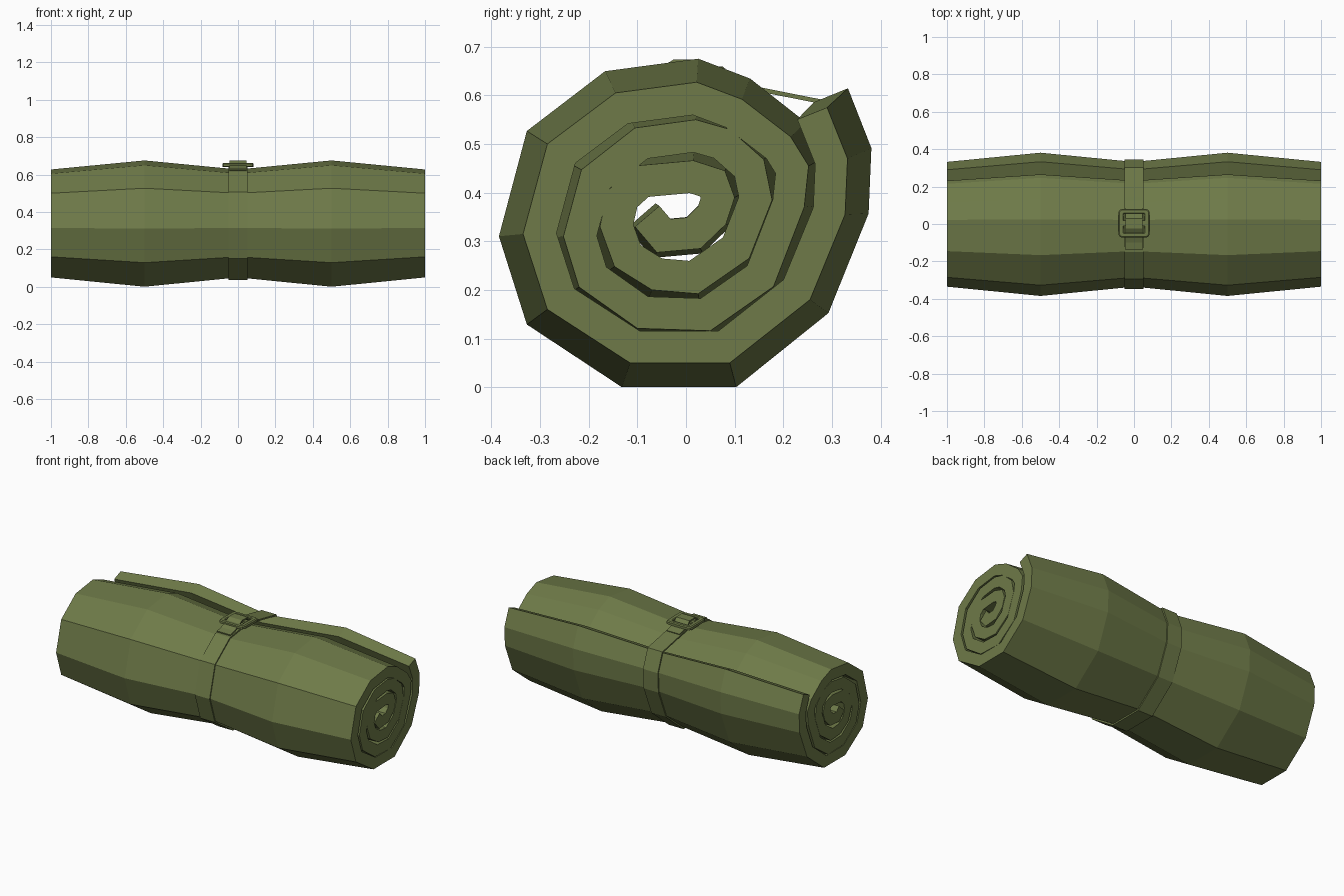
import bpy, bmesh, math
from mathutils import Vector

if "Cube" in bpy.data.objects:
    bpy.data.objects.remove(bpy.data.objects["Cube"])

olive = bpy.data.materials.new("olive canvas")
olive.diffuse_color = (0.156, 0.195, 0.065, 1)
olive.use_nodes = True
olive.node_tree.nodes["Principled BSDF"].inputs["Base Color"].default_value = olive.diffuse_color


def finish(bm, name):
    bmesh.ops.recalc_face_normals(bm, faces=bm.faces)
    mesh = bpy.data.meshes.new(name)
    bm.to_mesh(mesh)
    bm.free()
    mesh.materials.append(olive)
    obj = bpy.data.objects.new(name, mesh)
    bpy.context.collection.objects.link(obj)
    return obj


def inset(path, t, closed):
    """Mitred offset of a (y, z) path to its left."""
    n, result = len(path), []
    for i, p in enumerate(path):
        p = Vector(p)
        dirs = []
        if closed or i > 0:
            dirs.append((p - Vector(path[i - 1])).normalized())
        if closed or i < n - 1:
            dirs.append((Vector(path[(i + 1) % n]) - p).normalized())
        norms = [Vector((-d.y, d.x)) for d in dirs]
        m = sum(norms, Vector((0, 0))).normalized()
        result.append(p + m * t / max(0.6, m.dot(norms[0])))
    return result


def band(name, path, t, stations, closed=False):
    """Thick sheet following a path; stations are (x, y scale, z scale)."""
    bm = bmesh.new()
    rows = []
    for x, sy, sz in stations:
        rows.append([[bm.verts.new((x, p[0] * sy, CZ + (p[1] - CZ) * sz)) for p in side]
                     for side in (path, inset(path, t, closed))])
    n = len(path)
    for i in range(n if closed else n - 1):
        j = (i + 1) % n
        for a, b in zip(rows, rows[1:]):
            for s in (0, 1):
                bm.faces.new((a[s][i], a[s][j], b[s][j], b[s][i]))
        for r in (rows[0], rows[-1]):
            bm.faces.new((r[0][i], r[0][j], r[1][j], r[1][i]))
    if not closed:
        for i in (0, n - 1):
            for a, b in zip(rows, rows[1:]):
                bm.faces.new((a[0][i], a[1][i], b[1][i], b[0][i]))
    return finish(bm, name)


CZ = 0.343  # height of the roll's axis

# Rolled mat: outer side of the spiral, from the core to the loose flap
spiral = [
    (-.105, .33), (-.06, .277), (.03, .285), (.082, .335), (.1, .39), (.08, .445),
    (.015, .466), (-.105, .455), (-.16, .405), (-.177, .33), (-.147, .248),
    (-.07, .2), (.025, .192), (.13, .265), (.177, .385), (.16, .468), (.09, .53),
    (.02, .55), (-.105, .533), (-.215, .447), (-.252, .31), (-.22, .206),
    (-.1, .121), (.05, .116), (.18, .207), (.243, .37), (.252, .455), (.215, .515),
    (.115, .592), (.022, .627), (-.145, .605), (-.285, .5), (-.335, .315),
    (-.285, .16), (-.115, .05), (.09, .05), (.255, .18), (.327, .355), (.332, .47),
    (.29, .575)]
bulge = (1.148, 1.17)
band("rolled_mat", spiral, 0.066,
     [(-1, 1, 1), (-.5, *bulge), (0, 1, 1), (.5, *bulge), (1, 1, 1)])

# Strap around the middle, bridging from the roll to the flap tip
strap = [(.145, .618), (.022, .642), (-.15, .617), (-.295, .507), (-.347, .315),
         (-.295, .152), (-.119, .035), (.095, .035), (.264, .172), (.339, .352),
         (.345, .473), (.301, .587)]
band("strap", strap, 0.009, [(-.05, 1, 1), (.05, 1, 1)], closed=True)

# Loose strap end humped over the buckle bar
tail = [(.125, .627), (.055, .646), (.03, .673), (-.025, .674), (-.055, .655),
        (-.1, .637), (-.14, .629)]
band("strap_tail", tail, 0.008, [(-.045, 1, 1), (.045, 1, 1)])


# Buckle: rounded square frame with a bar across the window
def rounded(hx, hy, r):
    pts = []
    for q, (sx, sy) in enumerate(((1, 1), (-1, 1), (-1, -1), (1, -1))):
        for k in range(3):
            a = math.radians(90 * q + 45 * k)
            pts.append((sx * (hx - r) + r * math.cos(a), sy * (hy - r) + r * math.sin(a)))
    return pts


def ring_z(x, y, z):
    return (x, y + .004, z - .02 * y)


bm = bmesh.new()
loops = []
for pts, z in ((rounded(.084, .077, .02), .642), (rounded(.084, .077, .02), .656),
               (rounded(.078, .071, .016), .661), (rounded(.06, .055, .008), .661),
               (rounded(.056, .051, .006), .656), (rounded(.056, .051, .006), .642)):
    loops.append([bm.verts.new(ring_z(x, y, z)) for x, y in pts])
for a, b in zip(loops, loops[1:] + loops[:1]):
    for i in range(12):
        j = (i + 1) % 12
        bm.faces.new((a[i], a[j], b[j], b[i]))
finish(bm, "buckle_frame")

bm = bmesh.new()
bmesh.ops.create_cube(bm, size=1)
for v in bm.verts:
    v.co = (v.co.x * .12, v.co.y * .03 + .003, v.co.z * .012 + .656)
finish(bm, "buckle_bar")
